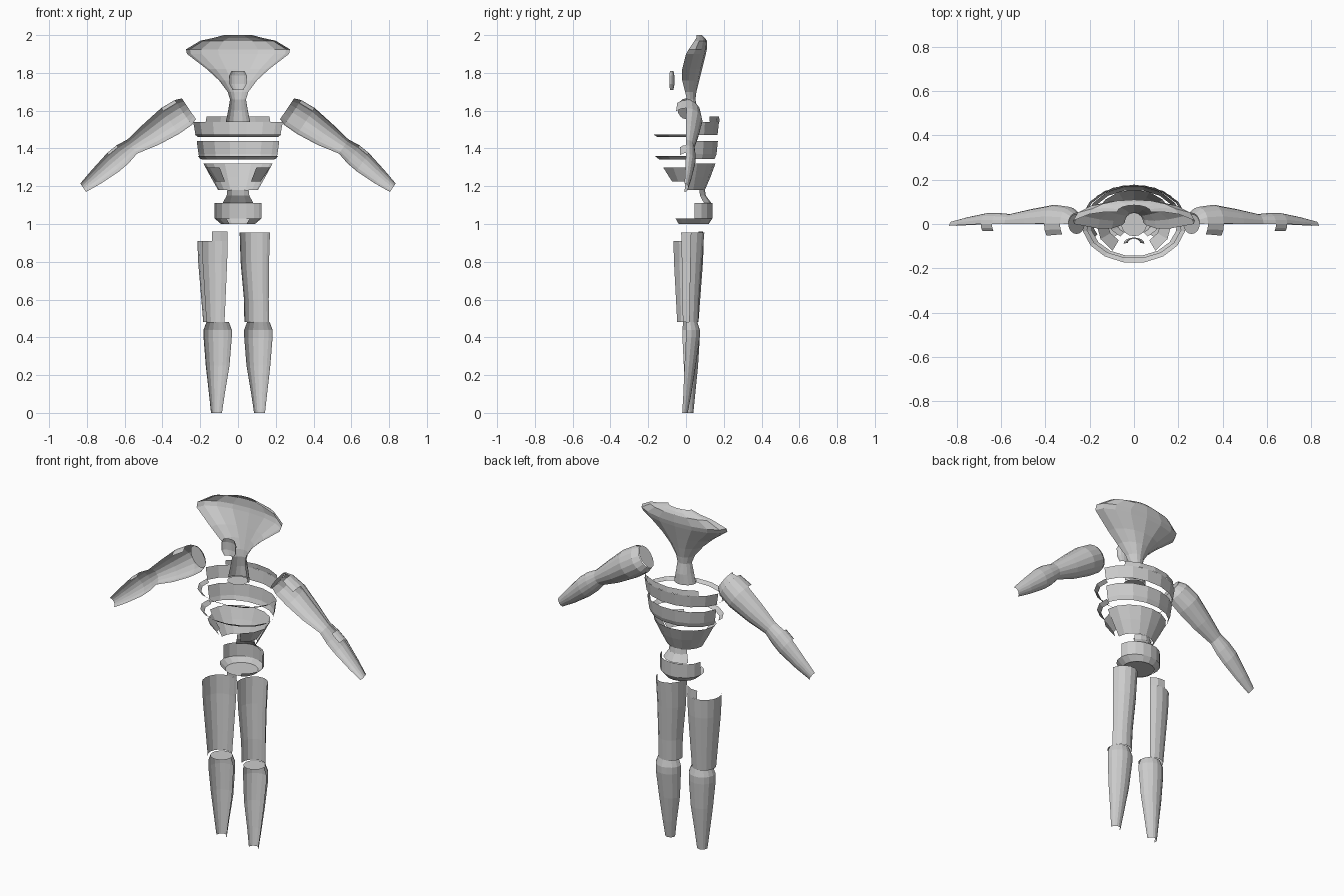
import bpy
from math import cos, sin, radians
from mathutils import Vector

cube = bpy.data.objects.get("Cube")
if cube:
    bpy.data.objects.remove(cube)

grey = bpy.data.materials.new("plain grey")
grey.use_nodes = True
colour = (0.6, 0.6, 0.6, 1)
grey.diffuse_color = colour
grey.node_tree.nodes["Principled BSDF"].inputs["Base Color"].default_value = colour

Y = Vector((0, 1, 0))


def add(name, verts, faces):
    mesh = bpy.data.meshes.new(name)
    mesh.from_pydata(verts, [], faces)
    mesh.materials.append(grey)
    obj = bpy.data.objects.new(name, mesh)
    bpy.context.collection.objects.link(obj)


def rim(ring, start, end, steps, u):
    """Points on an elliptical arc; ring = x, y, z, width radius, depth radius."""
    x, y, z, rw, rd = ring
    out = []
    for i in range(steps + 1):
        a = radians(start + (end - start) * i / steps)
        out.append(Vector((x, y, z)) + u * rw * cos(a) + Y * rd * sin(a))
    return out


def shell(name, rings, start=0, end=180, u=Vector((1, 0, 0))):
    """Open sheet lofted through arcs, 22.5 degrees per facet."""
    steps = max(2, round(abs(end - start) / 22.5))
    verts = [p for r in rings for p in rim(r, start, end, steps, u)]
    w = steps + 1
    faces = [(j * w + i, j * w + i + 1, (j + 1) * w + i + 1, (j + 1) * w + i)
             for j in range(len(rings) - 1) for i in range(steps)]
    add(name, verts, faces)


def cap(name, ring, u=Vector((1, 0, 0))):
    add(name, rim(ring, 0, 360, 16, u)[:-1], [tuple(range(16))])


def mid(z, rw, rd, y=0):
    return (0, y, z, rw, rd)


# Flared back half of the head and neck
shell("head_and_neck", [
    mid(1.54, .065, .06), mid(1.6, .052, .06), mid(1.66, .042, .045, .005),
    mid(1.7, .055, .06, -.005), mid(1.76, .1, .09, -.02), mid(1.82, .165, .105, -.02),
    mid(1.9, .27, .105), mid(1.925, .275, .095, .015), mid(1.97, .2, .065, .045),
    mid(1.985, .13, .045, .055), mid(2.0, .075, .03, .055)])
cap("neck_base", mid(1.54, .058, .055))
shell("nose", [mid(1.71, .028, .018, -.085), mid(1.74, .045, .027, -.088),
               mid(1.785, .047, .027, -.088), mid(1.81, .035, .018, -.085)])

# Chest bands with thin front ledges
shell("upper_chest_back", [mid(1.47, .23, .17), mid(1.54, .242, .178)], 12, 168)
shell("upper_chest_collar", [mid(1.54, .242, .178), mid(1.57, .235, .175)], 45, 135)
shell("upper_chest_ledge", [mid(1.475, .235, .177), mid(1.46, .215, .155)], 168, 372)
shell("lower_chest_back", [mid(1.345, .205, .155), mid(1.37, .212, .165),
                           mid(1.44, .222, .172)], 10, 170)
shell("lower_chest_ledge", [mid(1.36, .217, .168), mid(1.342, .195, .145)], 170, 370)

# Ribs
shell("ribs_back", [mid(1.18, .105, .1), mid(1.25, .145, .13), mid(1.32, .183, .156)])
for name, a, b in (("left_rib_plate", -55, 0), ("right_rib_plate", 180, 235)):
    shell(name, [mid(1.225, .12, .09), mid(1.3, .17, .148)], a, b)

# Waist and hips
shell("waist_back", [mid(1.18, .08, .1), mid(1.15, .085, .105), mid(1.11, .115, .135)],
      45, 135)
shell("hip_back", [mid(1.0, .09, .085, .035), mid(1.03, .125, .105, .035),
                   mid(1.11, .125, .105, .035)], 5, 175)
for name, a, b in (("left_hip_edge", -60, 5), ("right_hip_edge", 175, 240)):
    shell(name, [mid(1.0, .09, .085, .035), mid(1.03, .125, .105, .035)], a, b)
cap("hip_base", mid(1.003, .09, .085, .035))

# Thighs
shell("left_thigh", [(.1, 0, .48, .067, .065), (.098, 0, .6, .067, .07),
                     (.09, 0, .8, .077, .085), (.09, 0, .955, .082, .098)], 15, 195)
right_thigh = [(-.118, 0, .48, .066, .066), (-.119, 0, .6, .075, .075),
               (-.121, 0, .8, .09, .09), (-.121, 0, .91, .094, .094)]
shell("right_thigh", right_thigh, 45, 225)
shell("right_thigh_top", [right_thigh[-1], (-.121, 0, .96, .092, .092)], 45, 100)

# Shins
for side, s, drift, a, b in (("left", 1, -.02, 0, 180), ("right", -1, .01, 0, 195)):
    x = .108 * s
    shell(side + "_shin", [
        (x + .006 * s, drift, 0, .029, .029), (x + .004 * s, drift * .7, .1, .042, .042),
        (x, drift * .4, .25, .063, .06), (x, 0, .4, .075, .073),
        (x, 0, .44, .075, .073), (x, 0, .48, .06, .06)], a, b)
    cap(side + "_knee_cap", (x, 0, .48, .06, .06))

# Arms
for side, s in (("left", 1), ("right", -1)):
    u = Vector((.56 * s, 0, .83))
    upper = [(.26, 0, 1.61, .066, .05), (.29, .002, 1.59, .08, .075),
             (.36, .002, 1.545, .083, .085), (.46, 0, 1.475, .068, .068),
             (.56, 0, 1.41, .045, .045)]
    fore = [(.56, 0, 1.41, .045, .045), (.61, 0, 1.37, .057, .05),
            (.66, 0, 1.328, .058, .05), (.75, -.004, 1.25, .043, .035),
            (.82, -.008, 1.192, .027, .02)]
    upper, fore = ([(x * s, *rest) for x, *rest in part] for part in (upper, fore))
    shell(side + "_upper_arm", upper, u=u)
    shell(side + "_forearm", fore, u=u)
    shell(side + "_shoulder_lip", upper[1:3], -40, 0, u)
    shell(side + "_forearm_lip", fore[1:3], -40, 0, u)
    cap(side + "_shoulder_cap", (.26 * s, 0, 1.61, .066, .045), u)
